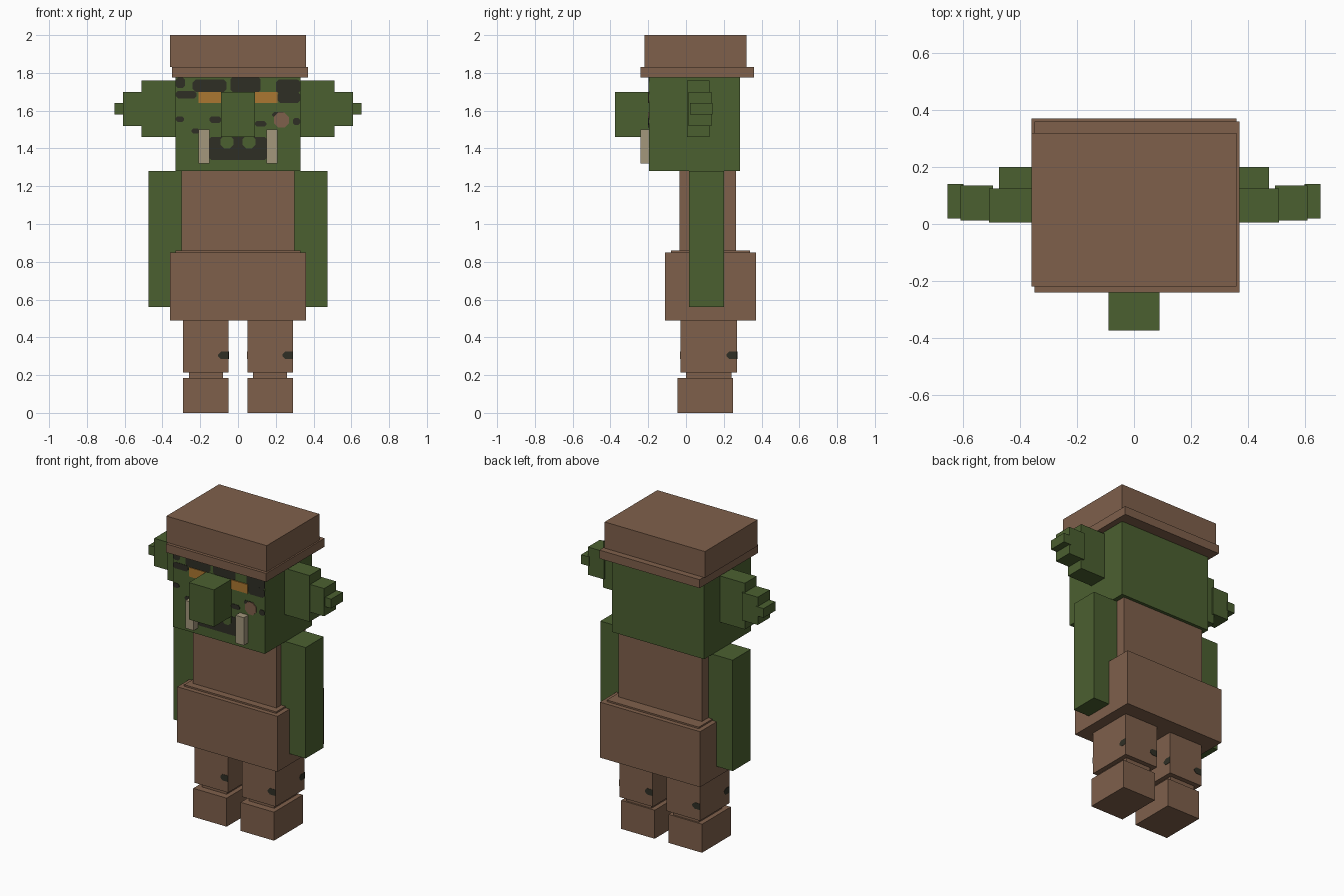
import bpy, bmesh, math
from mathutils import Matrix, Vector

if "Cube" in bpy.data.objects:
    bpy.data.objects.remove(bpy.data.objects["Cube"])


def material(name, hexcode):
    m = bpy.data.materials.new(name)
    rgb = [int(hexcode[i:i + 2], 16) / 255 for i in (0, 2, 4)]
    m.diffuse_color = [((c + 0.055) / 1.055) ** 2.4 for c in rgb] + [1]
    m.use_nodes = True
    m.node_tree.nodes["Principled BSDF"].inputs["Base Color"].default_value = m.diffuse_color
    return m


GREEN = material("green_skin", "4b6030")
BROWN = material("brown_leather", "7f604b")
DARK = material("dark_marking", "2f2f25")
ORANGE = material("orange_eye", "ab7731")
IVORY = material("ivory_tusk", "a4977c")


def finish(name, bm, mat):
    bmesh.ops.recalc_face_normals(bm, faces=bm.faces)
    me = bpy.data.meshes.new(name)
    bm.to_mesh(me)
    bm.free()
    me.materials.append(mat)
    ob = bpy.data.objects.new(name, me)
    bpy.context.collection.objects.link(ob)
    return ob


def box(name, x, y, z, mat):
    """Box from (min, max) pairs."""
    bm = bmesh.new()
    bmesh.ops.create_cube(bm, size=1)
    for v in bm.verts:
        v.co = Vector([(a + b) / 2 + c * (b - a) for (a, b), c in zip((x, y, z), v.co)])
    return finish(name, bm, mat)


def pair(name, x, y, z, mat):
    """Box on both sides of the body."""
    box(name + "_right", x, y, z, mat)
    box(name + "_left", (-x[1], -x[0]), y, z, mat)


def plate(name, x, z, y, mat, cut=0.0, depth=0.003, left_only=False, turn=None):
    """Thin front-facing plate at depth y with corners cut off."""
    r = cut
    x0, x1, z0, z1 = *x, *z
    q = 0 if left_only else r
    pts = [(x0 + r, z0), (x1 - q, z0), (x1, z0 + q), (x1, z1 - q),
           (x1 - q, z1), (x0 + r, z1), (x0, z1 - r), (x0, z0 + r)]
    pts = [p for i, p in enumerate(pts) if (Vector(p) - Vector(pts[i - 1])).length > 1e-5]
    bm = bmesh.new()
    face = bm.faces.new([bm.verts.new((a, y, b)) for a, b in pts])
    ext = bmesh.ops.extrude_face_region(bm, geom=[face])["geom"]
    bmesh.ops.translate(bm, vec=(0, -depth, 0),
                        verts=[e for e in ext if isinstance(e, bmesh.types.BMVert)])
    if turn:
        bm.transform(turn)
    return finish(name, bm, mat)


# Hat
box("hat_crown", (-.36, .36), (-.22, .32), (1.83, 2.0), BROWN)
box("hat_brim", (-.35, .37), (-.24, .36), (1.775, 1.83), BROWN)

# Head, nose, tusks and stepped ears
box("head", (-.33, .33), (-.195, .285), (1.28, 1.775), GREEN)
box("nose", (-.09, .09), (-.375, -.195), (1.46, 1.70), GREEN)
pair("tusk", (.15, .21), (-.24, -.195), (1.32, 1.50), IVORY)
pair("ear_base", (.33, .51), (.005, .125), (1.46, 1.76), GREEN)
pair("ear_middle", (.495, .61), (.012, .135), (1.52, 1.70), GREEN)
pair("ear_tip", (.60, .655), (.02, .14), (1.58, 1.64), GREEN)

# Torso, arms and skirt
box("torso", (-.30, .30), (-.035, .265), (.84, 1.28), BROWN)
box("belt", (-.33, .33), (-.08, .34), (.84, .86), BROWN)
box("skirt", (-.36, .36), (-.11, .37), (.49, .85), BROWN)
pair("arm", (.30, .475), (.015, .20), (.56, 1.28), GREEN)

# Legs and feet
pair("leg", (.05, .29), (-.03, .27), (.215, .49), BROWN)
pair("ankle", (.08, .26), (0, .24), (.185, .215), BROWN)
pair("foot", (.05, .29), (-.045, .25), (0, .185), BROWN)

# One spot at the right-hand edge of every leg side
for side, cx in (("left", -.17), ("right", .17)):
    for i in range(4):
        half_w, half_d = ((.12, .15), (.15, .12))[i % 2]
        turn = Matrix.Translation((cx, .12, 0)) @ Matrix.Rotation(i * math.pi / 2, 4, 'Z')
        plate(f"leg_spot_{side}_{i}", (half_w - .055, half_w), (.285, .325), -half_d,
              DARK, .015, .002, True, turn)

# Dark face markings: x range, z range, corner cut
FACE = -.195
markings = [
    ((-.33, -.28), (1.72, 1.775), .012), ((-.33, -.22), (1.665, 1.705), .012),
    ((-.24, -.06), (1.70, 1.765), .015), ((-.04, .12), (1.70, 1.775), .01),
    ((.20, .33), (1.69, 1.765), .015), ((.21, .33), (1.64, 1.70), .015),
    ((-.33, -.285), (1.54, 1.57), .01), ((-.15, -.09), (1.535, 1.57), .01),
    ((-.245, -.205), (1.48, 1.505), .008), ((.18, .25), (1.565, 1.592), .01),
    ((.29, .33), (1.525, 1.56), .01), ((.09, .15), (1.515, 1.545), .01),
    ((-.15, .15), (1.34, 1.46), .008), ((-.09, .09), (1.44, 1.475), .005)]
for i, (x, z, cut) in enumerate(markings):
    plate(f"face_marking_{i}", x, z, FACE, DARK, cut, .002 + .0001 * i)

# Eyes, cheek wart and green lumps over the mouth
for s, side in ((-1, "left"), (1, "right")):
    plate("eye_" + side, (s * .15 - .06, s * .15 + .06), (1.64, 1.70), FACE, ORANGE, 0, .006)
    plate("lip_lump_" + side, (s * .058 - .034, s * .058 + .034), (1.40, 1.47), FACE,
          GREEN, .02, .006)
plate("cheek_wart", (.19, .27), (1.51, 1.59), FACE, BROWN, .024, .006)
